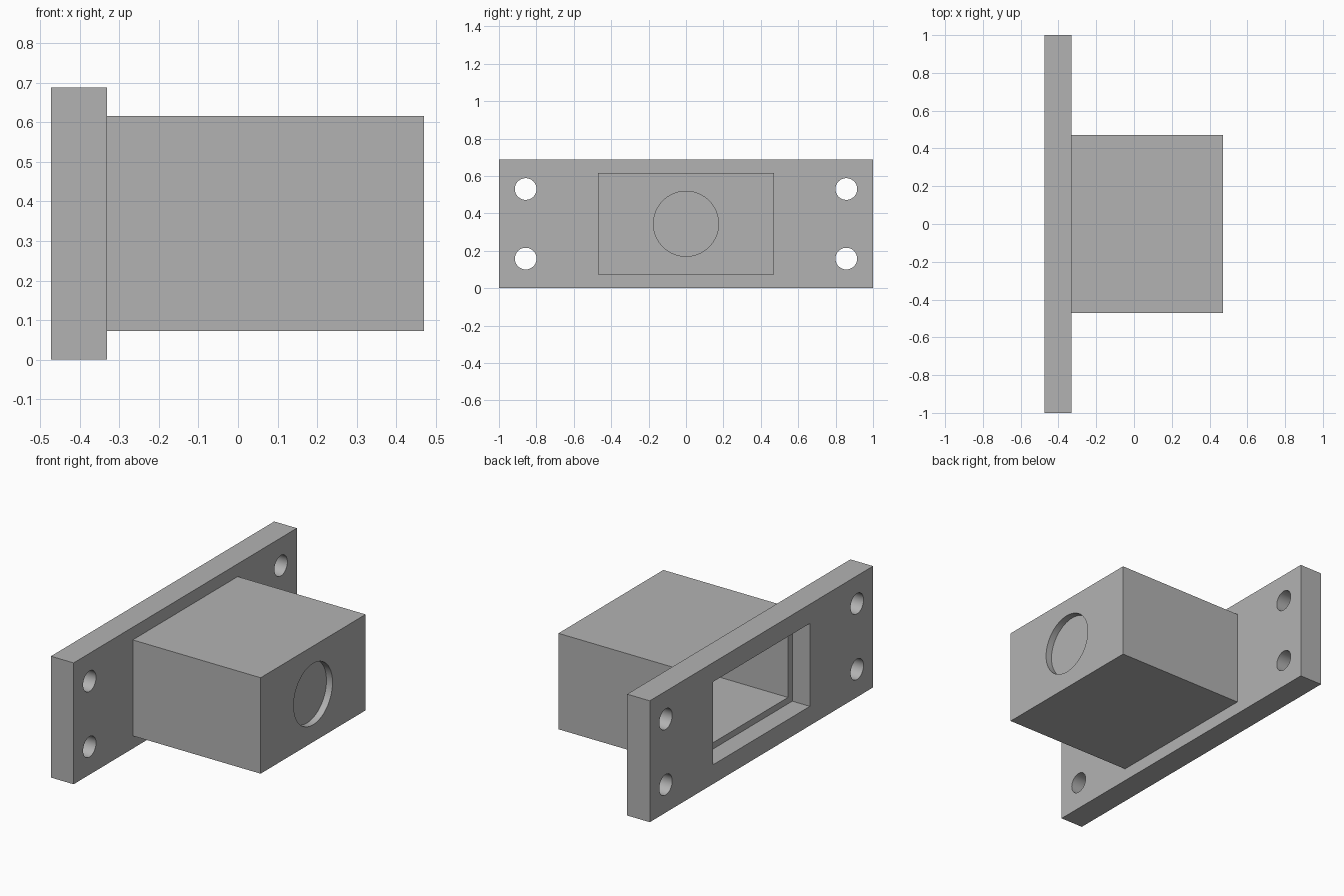
import bpy, math

cube = bpy.data.objects.get("Cube")
if cube:
    bpy.data.objects.remove(cube, do_unlink=True)

grey = bpy.data.materials.new("plain_grey")
grey.use_nodes = True
colour = (0.45, 0.45, 0.45, 1)
grey.diffuse_color = colour
grey.node_tree.nodes["Principled BSDF"].inputs["Base Color"].default_value = colour

MID_Z = 0.344          # height of the housing axis
BACK, FRONT = -0.473, 0.471


def box(name, x0, x1, half_y, half_z):
    """Box centred on the housing axis, spanning x0 to x1."""
    bpy.ops.mesh.primitive_cube_add(size=1, location=((x0 + x1) / 2, 0, MID_Z))
    ob = bpy.context.object
    ob.name = name
    ob.scale = (x1 - x0, 2 * half_y, 2 * half_z)
    bpy.ops.object.transform_apply(location=True, scale=True, rotation=True)
    ob.data.materials.append(grey)
    return ob


def rod(name, x0, x1, y, z, radius):
    """Round cutter running along x."""
    bpy.ops.mesh.primitive_cylinder_add(
        vertices=64, radius=radius, depth=x1 - x0,
        location=((x0 + x1) / 2, y, z), rotation=(0, math.pi / 2, 0))
    ob = bpy.context.object
    ob.name = name
    bpy.ops.object.transform_apply(location=True, scale=True, rotation=True)
    ob.data.materials.append(grey)
    return ob


# Mounting flange with the housing joined to it
body = box("flanged_housing", BACK, -0.331, 1.0, 0.344)
tools = [("UNION", box("housing_block", -0.40, FRONT, 0.47, 0.272))]

# Stepped opening: shallow recess, then the main cavity
cuts = [box("recess_cutter", BACK - 0.1, BACK + 0.11, 0.434, 0.235),
        box("cavity_cutter", BACK - 0.1, FRONT - 0.072, 0.395, 0.199)]

# Shallow round pocket in the end wall
cuts.append(rod("pocket_cutter", FRONT - 0.038, FRONT + 0.1, 0, MID_Z, 0.174))

# Four screw holes through the flange
for y in (-0.857, 0.857):
    for dz in (-0.186, 0.186):
        cuts.append(rod("screw_hole_cutter", BACK - 0.1, -0.25, y, MID_Z + dz, 0.058))

tools += [("DIFFERENCE", c) for c in cuts]
for operation, tool in tools:
    mod = body.modifiers.new(tool.name, "BOOLEAN")
    mod.operation, mod.object, mod.solver = operation, tool, "EXACT"

# Bake the cuts and remove the helpers
bpy.context.view_layer.update()
graph = bpy.context.evaluated_depsgraph_get()
mesh = bpy.data.meshes.new_from_object(body.evaluated_get(graph))
body.modifiers.clear()
body.data = mesh
for _, tool in tools:
    bpy.data.objects.remove(tool, do_unlink=True)

bpy.ops.object.select_all(action="DESELECT")
body.select_set(True)
bpy.context.view_layer.objects.active = body
bpy.ops.object.shade_smooth_by_angle(angle=math.radians(30))
